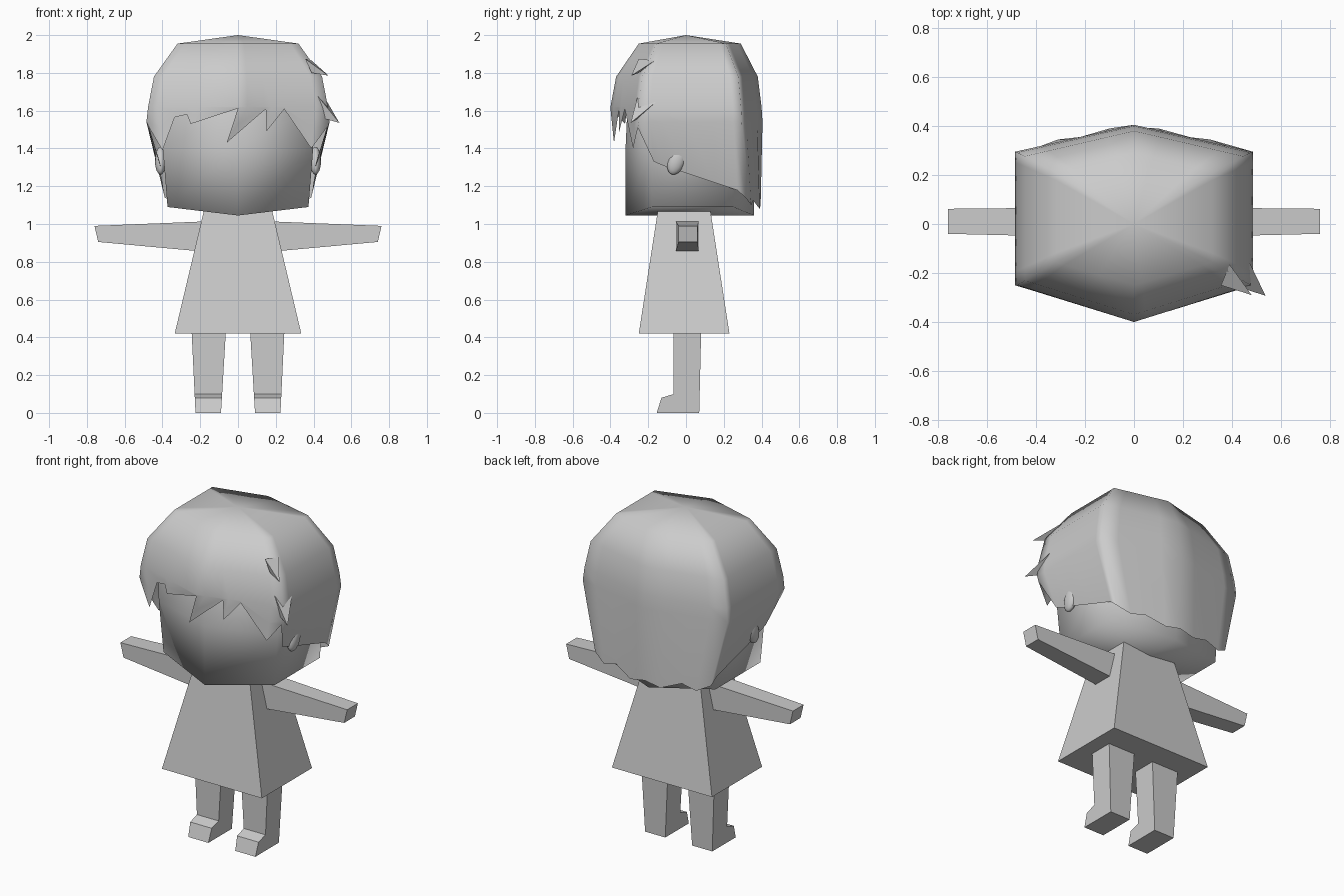
import bpy, bmesh, math
from mathutils import Vector

cube = bpy.data.objects.get("Cube")
if cube:
    bpy.data.objects.remove(cube, do_unlink=True)

grey = bpy.data.materials.new("light grey")
grey.use_nodes = True
COLOUR = (0.6, 0.6, 0.6, 1)
grey.diffuse_color = COLOUR
grey.node_tree.nodes["Principled BSDF"].inputs["Base Color"].default_value = COLOUR


def build(name, verts, faces, smooth=False):
    mesh = bpy.data.meshes.new(name)
    mesh.from_pydata([Vector(v) for v in verts], [], faces)
    mesh.materials.append(grey)
    bm = bmesh.new()
    bm.from_mesh(mesh)
    bmesh.ops.recalc_face_normals(bm, faces=bm.faces)
    bm.to_mesh(mesh)
    bm.free()
    for p in mesh.polygons:
        p.use_smooth = smooth
    obj = bpy.data.objects.new(name, mesh)
    bpy.context.collection.objects.link(obj)
    return obj


def loft(name, rings, smooth=False, cap_start=True, cap_end=True):
    """Skin closed rings that all have the same number of points."""
    n = len(rings[0])
    verts = [v for r in rings for v in r]
    faces = [(i * n + j, i * n + (j + 1) % n, (i + 1) * n + (j + 1) % n, (i + 1) * n + j)
             for i in range(len(rings) - 1) for j in range(n)]
    if cap_start:
        faces.append(tuple(range(n)))
    if cap_end:
        faces.append(tuple(range(len(verts) - n, len(verts))))
    return build(name, verts, faces, smooth)


def rect(x, y0, y1, z):
    return [(-x, y0, z), (x, y0, z), (x, y1, z), (-x, y1, z)]


# Dress: tapered box
loft("dress", [rect(0.335, -0.25, 0.23, 0.42), rect(0.182, -0.15, 0.13, 1.065)])

# Arms and legs, one per side
LEG = [(-0.065, 0.42), (-0.065, 0.10), (-0.13, 0.08), (-0.155, 0), (0.07, 0), (0.08, 0.42)]
for side, s in (("left", 1), ("right", -1)):
    shoulder = [(0.14 * s, y, z) for y, z in ((-0.055, 0.85), (0.068, 0.85), (0.068, 1.015), (-0.055, 1.015))]
    hand = [(x * s, y, z) for x, y, z in ((0.74, -0.04, 0.905), (0.74, 0.062, 0.905),
                                          (0.76, 0.062, 0.99), (0.76, -0.04, 0.99))]
    loft(side + "_arm", [shoulder, hand])
    inner = [(s * (0.09 - 0.025 * z / 0.42), y, z) for y, z in LEG]
    outer = [(s * (0.225 + 0.02 * z / 0.42), y, z) for y, z in LEG]
    loft(side + "_leg", [inner, outer])


# Head: six-sided block with a slightly dropped chin line
def head_ring(z, x, front, back, f_corner, b_corner, drop=0):
    return [(0, front, z - drop), (x, f_corner, z), (x, b_corner, z),
            (0, back, z - drop), (-x, b_corner, z), (-x, f_corner, z)]


head = loft("head", [
    head_ring(1.09, 0.373, -0.32, 0.36, -0.18, 0.25, 0.045),
    head_ring(1.40, 0.398, -0.32, 0.36, -0.19, 0.25),
    head_ring(1.62, 0.40, -0.31, 0.34, -0.19, 0.25),
    head_ring(1.80, 0.30, -0.22, 0.25, -0.14, 0.18)], smooth=True, cap_start=False)
# Underside as two halves folded along the centre line
bm = bmesh.new()
bm.from_mesh(head.data)
bm.verts.ensure_lookup_table()
for half in ((0, 1, 2, 3), (3, 4, 5, 0)):
    bm.faces.new([bm.verts[i] for i in half]).smooth = True
bmesh.ops.recalc_face_normals(bm, faces=bm.faces)
bm.to_mesh(head.data)
bm.free()


# Hair: columns run from the crown down to a jagged lower edge
def front_y(x):
    return -0.40 + 0.31 * abs(x)


# fringe: x at the root, x at the tip, height of the tip
FRINGE = [(-0.43, -0.40, 1.39), (-0.335, -0.335, 1.565), (-0.27, -0.27, 1.58), (-0.22, -0.25, 1.53),
          (0, 0, 1.612), (0.05, -0.06, 1.43), (0.14, 0.148, 1.61), (0.18, 0.15, 1.49),
          (0.245, 0.245, 1.608), (0.42, 0.388, 1.40)]
# side: y at the root, then tip position
SIDE = [(-0.25, (0.47, -0.255, 1.51)), (-0.19, (0.415, -0.17, 1.33)), (-0.12, (0.41, -0.11, 1.305)),
        (0.0, (0.41, 0.0, 1.27)), (0.15, (0.40, 0.15, 1.22)), (0.25, (0.395, 0.27, 1.18)),
        (0.295, (0.388, 0.315, 1.14))]
# back: x at the root, then tip position
BACK = [(0.38, (0.31, 0.345, 1.10)), (0.26, (0.22, 0.355, 1.125)), (0.12, (0.10, 0.39, 1.08))]

half = [((0.485, y), tip) for y, tip in SIDE] + [((x, 0.405 - 0.227 * x), tip) for x, tip in BACK]
mirrored = [((-x, y), (-t[0], t[1], t[2])) for (x, y), t in reversed(half)]
columns = [((r, front_y(r)), (t, front_y(t), z), True) for r, t, z in FRINGE]
columns += [(a, t, False) for a, t in half]
columns += [((0, 0.405), (0, 0.395, 1.10), False)]
columns += [(a, t, False) for a, t in mirrored]

LEVELS = [(1.955, 0.32, 0.25, 0.29), (1.78, 0.445, 0.37, 0.38), (1.62, 0.476, 0.40, 0.40)]


def at_level(root, level):
    z, w, f, b = level
    return Vector((root[0] * w / 0.485, root[1] * (f / 0.40 if root[1] < 0 else b / 0.405), z))


hair_rings = [[at_level(root, lv) for root, tip, fr in columns] for lv in LEVELS]
hair_rings.append([(at_level(root, LEVELS[2]) + Vector(tip)) / 2 if fr else Vector((*root, 1.54))
                   for root, tip, fr in columns])
hair_rings.append([Vector(tip) for root, tip, fr in columns])
n = len(columns)
verts = [v for r in hair_rings for v in r] + [Vector((0, 0, 2.0))]
faces = [(i * n + j, i * n + (j + 1) % n, (i + 1) * n + (j + 1) % n, (i + 1) * n + j)
         for i in range(len(hair_rings) - 1) for j in range(n)]
faces += [(j, (j + 1) % n, len(verts) - 1) for j in range(n)]
build("hair", verts, faces, smooth=True)

# Two loose tufts on the left side of the hair
TUFTS = {"upper_tuft": [(0.48, -0.29, 1.785), (0.39, -0.165, 1.865), (0.355, -0.25, 1.875), (0.39, -0.25, 1.80)],
         "lower_tuft": [(0.537, -0.293, 1.535), (0.473, -0.16, 1.645), (0.42, -0.255, 1.68), (0.45, -0.25, 1.56)]}
for name, pts in TUFTS.items():
    build(name, pts, [(0, 1, 2), (0, 2, 3), (0, 3, 1), (1, 3, 2)])

# Ears: tilted flattened spheres
for side, s in (("left", 1), ("right", -1)):
    bpy.ops.mesh.primitive_uv_sphere_add(segments=12, ring_count=8, radius=1,
                                         location=(0.41 * s, -0.05, 1.335), rotation=(-0.35, 0, 0))
    ear = bpy.context.object
    ear.name = side + "_ear"
    ear.scale = (0.03, 0.046, 0.077)
    ear.data.materials.append(grey)
    bpy.ops.object.shade_smooth()
